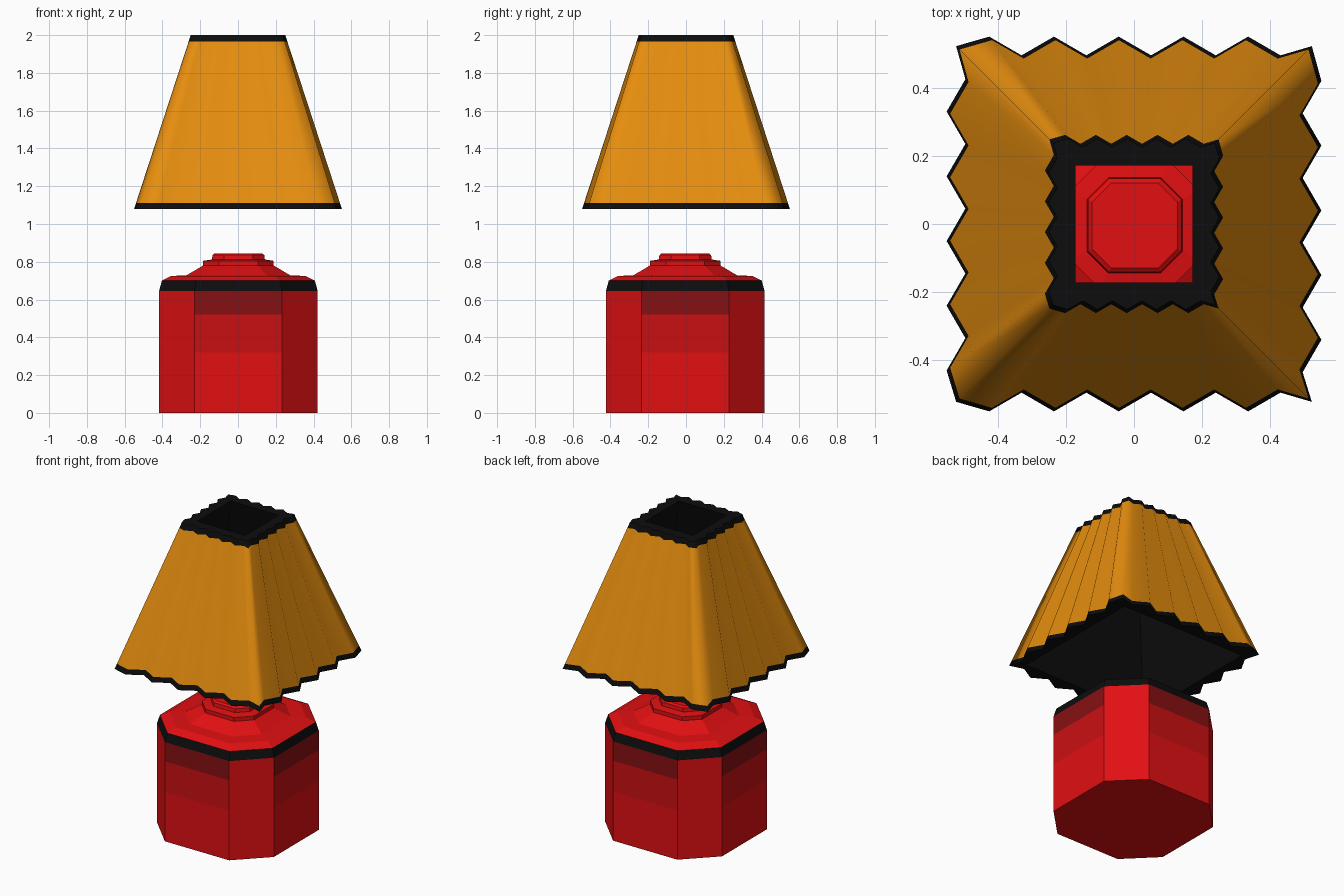
import bpy, math

if "Cube" in bpy.data.objects:
    bpy.data.objects.remove(bpy.data.objects["Cube"])


def material(name, rgb):
    m = bpy.data.materials.new(name)
    m.diffuse_color = (*rgb, 1)
    m.use_nodes = True
    m.node_tree.nodes["Principled BSDF"].inputs["Base Color"].default_value = m.diffuse_color
    return m


RED = material("bright red", (0.75, 0.005, 0.006))
MID = material("medium red", (0.59, 0.005, 0.006))
DARK = material("dark red", (0.24, 0.005, 0.006))
BLACK = material("black trim", (0.004, 0.004, 0.004))
ORANGE = material("orange shade", (0.87, 0.296, 0.005))


def build(name, rings, mats, rule, cap_bottom=False, cap_top=False, smooth=False, flip=False):
    """Skin a stack of equal-length counter-clockwise rings; rule(level, side) picks the colour."""
    n = len(rings[0])
    verts = [p for ring in rings for p in ring]
    faces, idx = [], []
    for k in range(len(rings) - 1):
        for i in range(n):
            j = (i + 1) % n
            faces.append((k * n + i, k * n + j, (k + 1) * n + j, (k + 1) * n + i))
            idx.append(rule(k, i))
    if cap_bottom:
        faces.append(tuple(reversed(range(n))))
        idx.append(0)
    if cap_top:
        faces.append(tuple(range(len(verts) - n, len(verts))))
        idx.append(0)
    if flip:
        faces = [tuple(reversed(f)) for f in faces]
    me = bpy.data.meshes.new(name)
    me.from_pydata(verts, [], faces)
    for m in mats:
        me.materials.append(m)
    for p, c in zip(me.polygons, idx):
        p.material_index = c
        p.use_smooth = smooth
    me.update()
    ob = bpy.data.objects.new(name, me)
    bpy.context.collection.objects.link(ob)
    return ob


# Base: chamfered-square jar with stepped lid
def octagon(r, z):
    c = r * 0.55
    pts = [(r, -c), (r, c), (c, r), (-c, r), (-r, c), (-r, -c), (-c, -r), (c, -r)]
    return [(x + 0.002, y - 0.004, z) for x, y in pts]


profile = [(.42, 0), (.42, .32), (.42, .52), (.42, .645), (.405, .70), (.355, .725),
           (.275, .728), (.187, .78), (.187, .805), (.14, .812), (.137, .835), (.125, .845)]


def base_rule(level, side):
    if level == 3:
        return 3                      # black rim
    if level in (1, 2) and side % 2 == 0:
        return level                  # darker bands on the four main sides
    return 0


build("lamp_base", [octagon(r, z) for r, z in profile], [RED, MID, DARK, BLACK],
      base_rule, cap_bottom=True, cap_top=True)


# Pleated shade: zigzag outline, walked clockwise side by side
def pleat_outline():
    pts = []
    for side, start in enumerate((-0.425, -0.42, -0.335, -0.43)):   # back, right, front, left
        step = 0.095 if side != 2 else -0.095
        row = [(-0.522, 0.522)]
        for k in range(5):
            u = start + 0.19 * k
            row += sorted([(u, 0.55), (u + step, 0.495)])
        a = -side * math.pi / 2
        for u, v in row:
            pts.append((u * math.cos(a) - v * math.sin(a), u * math.sin(a) + v * math.cos(a)))
    return pts[::-1]


OUTLINE = pleat_outline()
Z0, Z1 = 1.08, 2.0


def pleats(z):
    s = 1 - 0.545 * (z - Z0) / (Z1 - Z0)
    return [(x * s, y * s, z) for x, y in OUTLINE]


def square(r, z):
    # same point count as the pleats, flattened onto a square
    out = []
    for x, y in OUTLINE:
        if abs(abs(x) - abs(y)) < 1e-4:
            x, y = math.copysign(1, x), math.copysign(1, y)
        elif abs(x) > abs(y):
            x, y = math.copysign(1, x), y / 0.522
        else:
            x, y = x / 0.522, math.copysign(1, y)
        out.append((x * r, y * r, z))
    return out


build("pleated_shade", [pleats(z) for z in (Z0, 1.112, 1.965, Z1)], [ORANGE, BLACK],
      lambda k, i: 0 if k == 1 else 1, smooth=True)

# Black lining with flat top and bottom rims
build("shade_lining", [pleats(Z0), square(.45, Z0), square(.172, Z1), pleats(Z1)],
      [BLACK], lambda k, i: 0)
